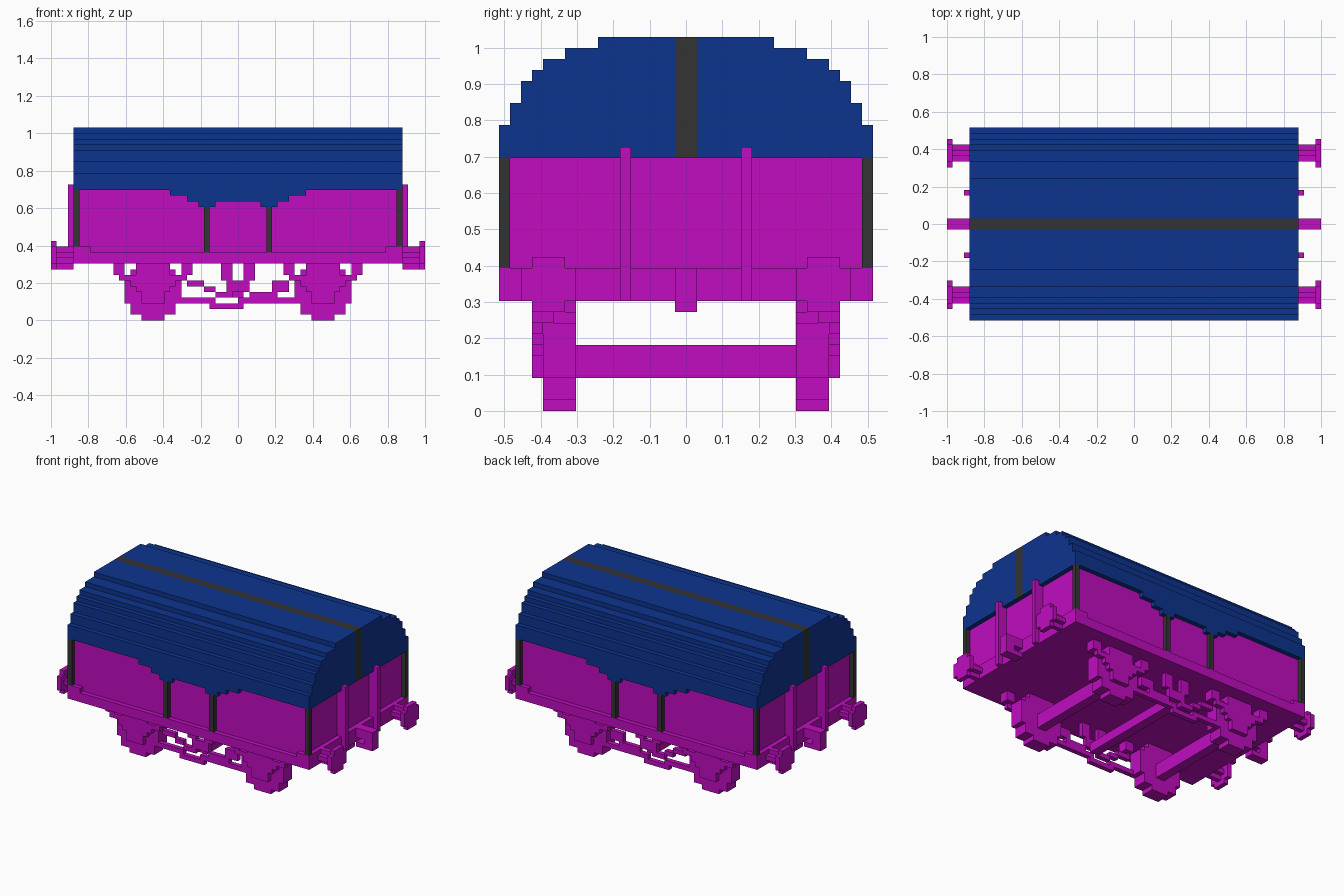
import bpy, bmesh
from mathutils import Vector

if "Cube" in bpy.data.objects:
    bpy.data.objects.remove(bpy.data.objects["Cube"])

U = 1 / 33  # block unit; all sizes below are in units


def material(name, col):
    m = bpy.data.materials.new(name)
    m.diffuse_color = (*col, 1)
    m.use_nodes = True
    m.node_tree.nodes["Principled BSDF"].inputs["Base Color"].default_value = m.diffuse_color
    return m


MAGENTA = material("magenta", (0.53, 0.004, 0.53))
BLUE = material("blue", (0.004, 0.034, 0.275))
DARK = material("dark_grey", (0.033, 0.033, 0.033))


def add_box(bm, x0, x1, y0, y1, z0, z1):
    x0, x1 = sorted((x0, x1))
    y0, y1 = sorted((y0, y1))
    vs = bmesh.ops.create_cube(bm, size=1)["verts"]
    for v in vs:
        v.co = Vector(((x0 + x1) / 2 + v.co.x * (x1 - x0),
                       (y0 + y1) / 2 + v.co.y * (y1 - y0),
                       (z0 + z1) / 2 + v.co.z * (z1 - z0)))


def add_prism(bm, pts, axis, a, b):
    """Extrude a 2D outline (horizontal, z) along x or y from a to b."""
    mk = (lambda h, z: (a, h, z)) if axis == "x" else (lambda h, z: (h, a, z))
    f = bm.faces.new([bm.verts.new(mk(*p)) for p in pts])
    ext = bmesh.ops.extrude_face_region(bm, geom=[f])["geom"]
    d = Vector((b - a, 0, 0) if axis == "x" else (0, b - a, 0))
    bmesh.ops.translate(bm, vec=d, verts=[g for g in ext if isinstance(g, bmesh.types.BMVert)])


def stepped(rows, c=0):
    """Symmetric stair outline from (half width, bottom, top) rows."""
    right = [p for h, z0, z1 in rows for p in ((h, z0), (h, z1))]
    return [(c + h, z) for h, z in right] + [(c - h, z) for h, z in reversed(right)]


def finish(bm, name, *mats):
    bmesh.ops.recalc_face_normals(bm, faces=bm.faces)
    bmesh.ops.scale(bm, vec=(U, U, U), verts=bm.verts)
    me = bpy.data.meshes.new(name)
    bm.to_mesh(me)
    bm.free()
    for m in mats:
        me.materials.append(m)
    ob = bpy.data.objects.new(name, me)
    bpy.context.collection.objects.link(ob)
    return ob


def boxes(name, mat, items, mirror_x=False, mirror_y=False):
    bm = bmesh.new()
    for x0, x1, y0, y1, z0, z1 in items:
        for sx in ((1, -1) if mirror_x else (1,)):
            for sy in ((1, -1) if mirror_y else (1,)):
                add_box(bm, sx * x0, sx * x1, sy * y0, sy * y1, z0, z1)
    return finish(bm, name, mat)


# Body, sill and end beams
boxes("body", MAGENTA, [(-28, 28, -16, 16, 10, 23)])
boxes("side_sill", MAGENTA, [(-28, 28, 16, 17, 10, 12)], mirror_y=True)
boxes("end_beam", MAGENTA, [(28, 29, -17, 17, 10, 13)], mirror_x=True)
boxes("corner_block", MAGENTA, [(26, 28, 16, 17, 12, 13)], True, True)

# Posts
boxes("corner_post", DARK, [(28, 29, 16, 17, 13, 23)], True, True)
boxes("door_post", DARK, [(5, 6, 16, 17, 12, 20)], True, True)
boxes("end_stanchion", MAGENTA, [(28, 30, 5, 6, 10, 24)], True, True)

# Stepped arched roof with a dark ridge band
bm = bmesh.new()
add_prism(bm, stepped([(17, 23, 26), (16, 26, 28), (15, 28, 30), (14, 30, 31),
                       (13, 31, 32), (11, 32, 33), (8, 33, 34)]), "x", -29, 29)
for s in (-1, 1):
    bmesh.ops.bisect_plane(bm, geom=bm.verts[:] + bm.edges[:] + bm.faces[:],
                           plane_co=(0, s, 0), plane_no=(0, 1, 0))
for f in bm.faces:
    ys = [abs(v.co.y) for v in f.verts]
    f.material_index = int(max(ys) < 1.01)
finish(bm, "roof", BLUE, DARK)

# Roof sheet dropping over the doors on each side
bm = bmesh.new()
drop = [(12, 23), (12, 22), (9, 22), (9, 21), (7, 21), (7, 20), (4, 20), (4, 21)]
outline = drop + [(-x, z) for x, z in reversed(drop)]
for s in (-1, 1):
    add_prism(bm, outline, "y", s * 16, s * 17)
finish(bm, "side_drape", BLUE)

# Buffers: cross shaped shaft and head
boxes("buffer", MAGENTA, [(29, 32, 12, 13, 10, 13), (29, 32, 11, 14, 11, 12),
                          (32, 33, 10, 15, 10, 13), (32, 33, 11, 14, 9, 14)], True, True)

# Coupling hook and link
boxes("coupling", MAGENTA, [(29, 33, -1, 1, 11, 13), (31, 33, -1, 1, 9, 11),
                            (29, 31, -1, 1, 9, 10)], True)

# Wheels with spring and axle guard plates outside them
wheels, guards = bmesh.new(), bmesh.new()
for cx in (-15, 15):
    for s in (-1, 1):
        add_prism(wheels, stepped([(2, 0, 1), (4, 1, 3), (5, 3, 8), (4, 8, 9), (3, 9, 10)], cx),
                  "y", s * 10, s * 13)
        add_prism(guards, stepped([(2, 3, 5), (3, 5, 6), (4, 6, 7), (6, 7, 8)], cx),
                  "y", s * 13, s * 14)
        add_box(guards, cx - 3, cx + 3, s * 13, s * 14, 8, 10)
        for e in (-1, 1):
            add_box(guards, cx + e * 5, cx + e * 7, s * 12, s * 14, 8, 10)
finish(wheels, "wheels", MAGENTA)
finish(guards, "axle_guards", MAGENTA)

# Axles and central brake shaft
boxes("axles", MAGENTA, [(14, 16, -10, 10, 3, 6)], True)
boxes("brake_shaft", MAGENTA, [(-1, 1, -12, 12, 4, 6)])

# Brake rigging on each side
boxes("brake_rigging", MAGENTA, [
    (-3, -1, 12, 13, 7, 10), (1, 3, 12, 13, 7, 10),      # hangers
    (-2, 2, 12, 13, 5, 7),                               # pivot
    (2, 7, 12, 13, 4, 5), (6, 9, 12, 13, 5, 7),          # right push rod
    (-9, -6, 12, 13, 6, 7), (-6, -4, 12, 13, 5, 6), (-4, -1, 12, 13, 4, 5),
    (-11, -4, 12, 13, 3, 4), (-5, 1, 12, 13, 2, 3), (0, 11, 12, 13, 3, 4),  # lever
], mirror_y=True)
